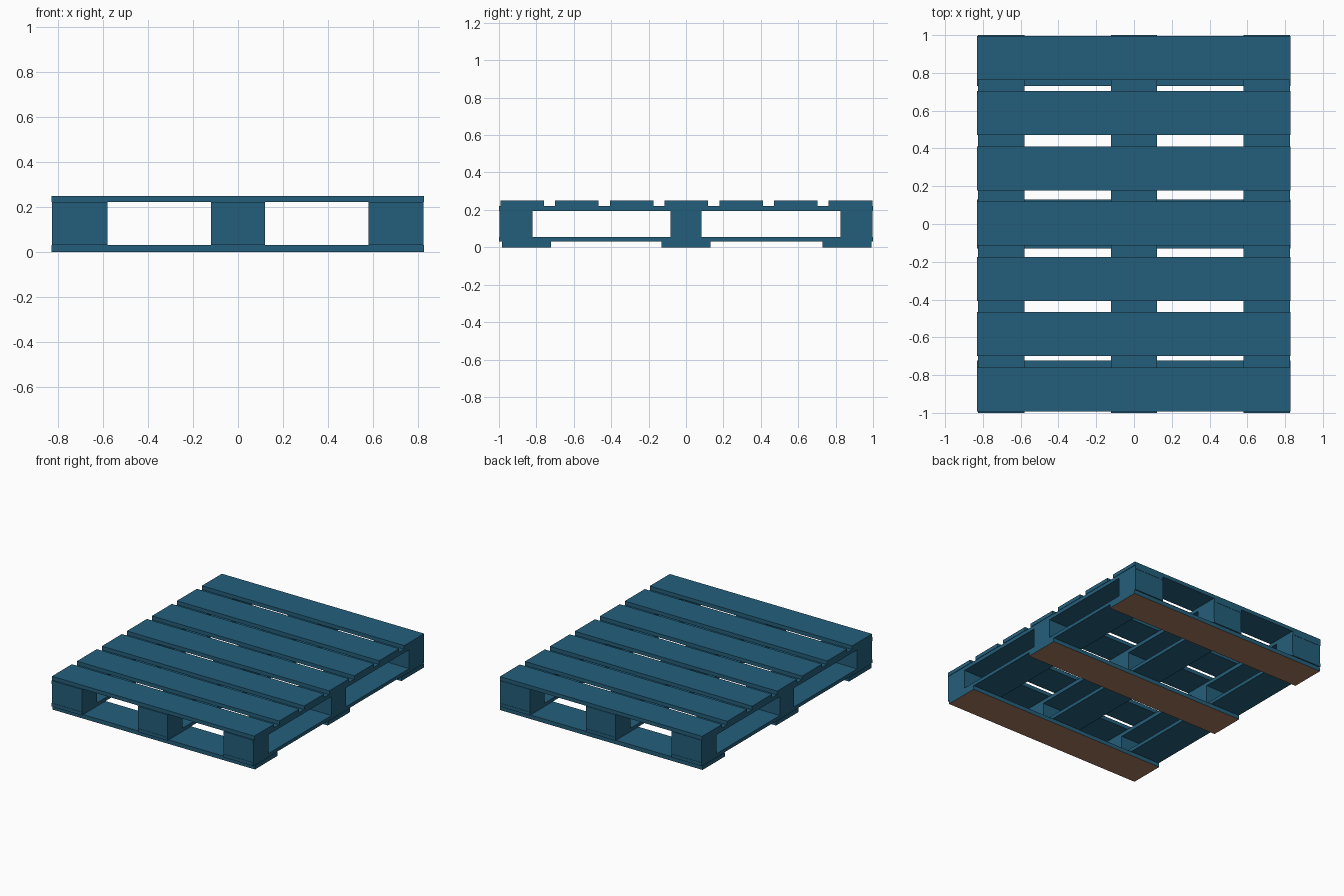
import bpy, bmesh

if "Cube" in bpy.data.objects:
    bpy.data.objects.remove(bpy.data.objects["Cube"])


def material(name, rgb):
    m = bpy.data.materials.new(name)
    m.diffuse_color = (*rgb, 1)
    m.use_nodes = True
    m.node_tree.nodes["Principled BSDF"].inputs["Base Color"].default_value = m.diffuse_color
    return m


paint = material("blue_paint", (0.0176, 0.114, 0.198))
wood = material("bare_brown_wood", (0.392, 0.202, 0.114))


def box(name, xs, ys, zs, bare_underside=False):
    """Box spanning the (min, max) ranges, optionally unpainted underneath."""
    bm = bmesh.new()
    bmesh.ops.create_cube(bm, size=1)
    for v in bm.verts:
        for i, (lo, hi) in enumerate((xs, ys, zs)):
            v.co[i] = hi if v.co[i] > 0 else lo
    bm.normal_update()
    mesh = bpy.data.meshes.new(name)
    mesh.materials.append(paint)
    if bare_underside:
        mesh.materials.append(wood)
        for f in bm.faces:
            f.material_index = 1 if f.normal.z < -0.5 else 0
    bm.to_mesh(mesh)
    bm.free()
    ob = bpy.data.objects.new(name, mesh)
    bpy.context.collection.objects.link(ob)


full_width = (-0.83, 0.828)
columns = {"left": (-0.827, -0.58), "middle": (-0.121, 0.121), "right": (0.58, 0.825)}
rows = {"front": (-0.998, -0.822), "centre": (-0.084, 0.083), "back": (0.825, 0.998)}

# Seven deck boards across the top
for i in range(7):
    y = 0.002 + (i - 3) * 0.2925
    box(f"deck_board_{i + 1}", full_width, (y - 0.1165, y + 0.1165), (0.222, 0.25))

# Stringers running front to back, above and below the blocks
for side, xs in columns.items():
    box(f"{side}_upper_stringer", xs, (-1, 1), (0.195, 0.222))
    box(f"{side}_lower_stringer", xs, (-1, 1), (0.03, 0.055))
    # Spacer blocks
    for row, ys in rows.items():
        box(f"{side}_{row}_block", xs, ys, (0.055, 0.195))

# Three bottom boards with bare undersides
for row, ys in {"front": (-0.984, -0.722), "centre": (-0.131, 0.131), "back": (0.73, 0.992)}.items():
    box(f"{row}_bottom_board", full_width, ys, (0, 0.03), True)
